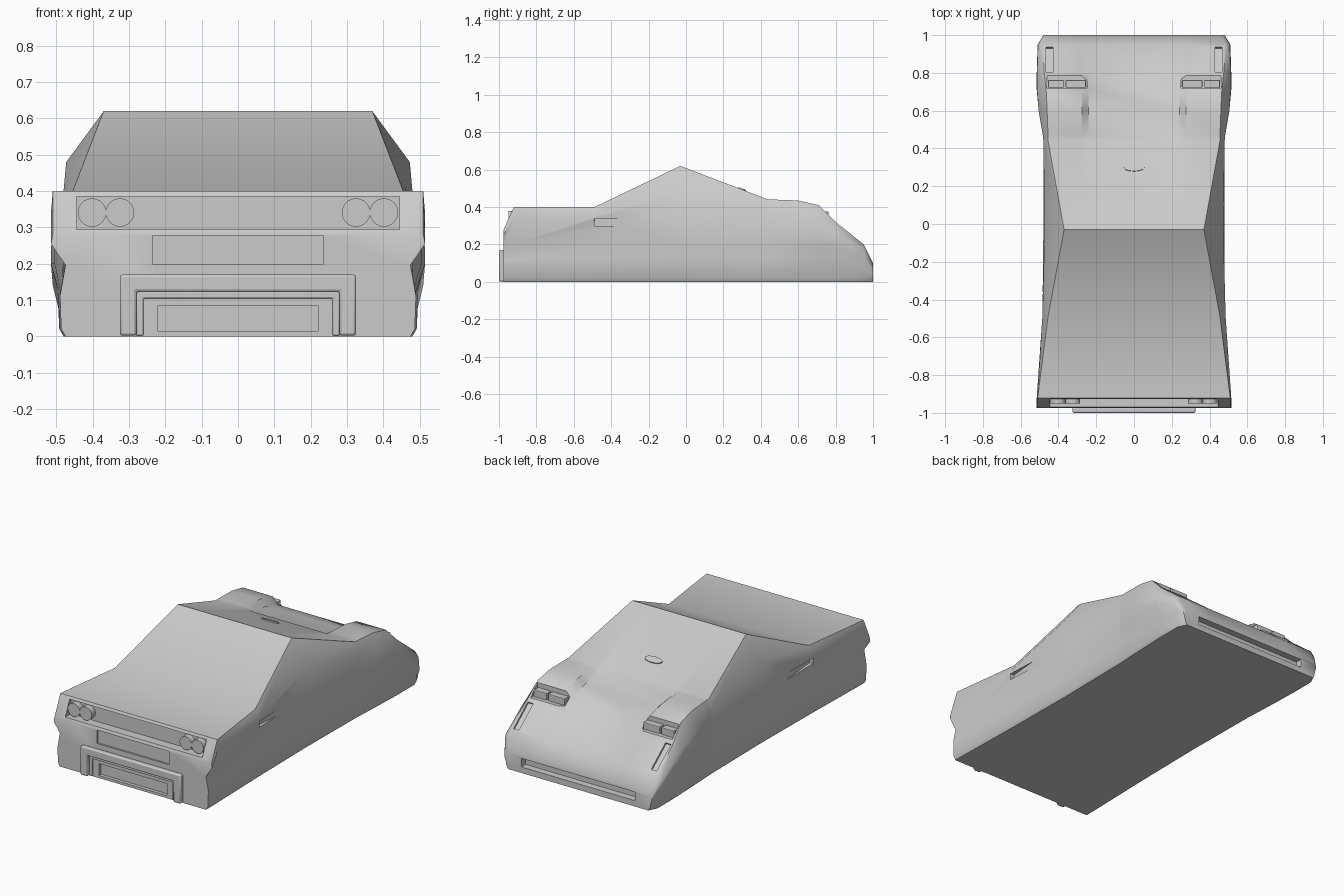
import bpy, bmesh, math
from mathutils import Matrix

if "Cube" in bpy.data.objects:
    bpy.data.objects.remove(bpy.data.objects["Cube"])

grey = bpy.data.materials.new("body_grey")
grey.diffuse_color = (0.6, 0.6, 0.6, 1)
grey.use_nodes = True
grey.node_tree.nodes["Principled BSDF"].inputs["Base Color"].default_value = grey.diffuse_color


def finish(name, bm, bevel=0, smooth=True):
    bmesh.ops.recalc_face_normals(bm, faces=bm.faces)
    mesh = bpy.data.meshes.new(name)
    bm.to_mesh(mesh)
    bm.free()
    ob = bpy.data.objects.new(name, mesh)
    bpy.context.collection.objects.link(ob)
    mesh.materials.append(grey)
    bpy.ops.object.select_all(action='DESELECT')
    ob.select_set(True)
    bpy.context.view_layer.objects.active = ob
    if bevel:
        mod = ob.modifiers.new("soft_edges", 'BEVEL')
        mod.width, mod.segments = bevel, 2
    if smooth:
        bpy.ops.object.shade_smooth_by_angle(angle=math.radians(38))
    return ob


def box(name, x, y, z, rot=None, bevel=0):
    """Box from (min, max) ranges, optionally turned about its centre."""
    bm = bmesh.new()
    size = Matrix.Diagonal((x[1] - x[0], y[1] - y[0], z[1] - z[0], 1))
    centre = Matrix.Translation([sum(r) / 2 for r in (x, y, z)])
    bmesh.ops.create_cube(bm, size=1, matrix=centre @ (rot or Matrix()) @ size)
    return finish(name, bm, bevel, False)


def disc(name, loc, r, depth, rot, stretch=(1, 1, 1)):
    bm = bmesh.new()
    m = Matrix.Translation(loc) @ rot @ Matrix.Diagonal((*stretch, 1))
    bmesh.ops.create_cone(bm, cap_ends=True, segments=32, radius1=r, radius2=r, depth=depth, matrix=m)
    return finish(name, bm)


def span(s, a, b):
    return tuple(sorted((s * a, s * b)))


# Body: stations of y, sill w, waist w, shoulder w, shoulder z, top w, top z, panel w, panel dip
stations = [
    (-.975, .490, .475, .515, .255, .510, .28, .35, 0),
    (-.920, .490, .475, .515, .340, .510, .40, .35, 0),
    (-.490, .480, .475, .485, .350, .455, .40, .35, 0),
    (-.030, .475, .480, .473, .480, .370, .62, .25, 0),
    (.440, .480, .480, .480, .380, .455, .44, .24, 0),
    (.470, .482, .483, .483, .375, .455, .44, .24, .02),
    (.600, .488, .505, .505, .345, .460, .435, .24, .035),
    (.710, .492, .515, .513, .325, .465, .41, .24, .04),
    (.800, .495, .515, .513, .270, .475, .32, .24, .025),
    (.950, .495, .510, .508, .170, .485, .20, .24, 0),
    (1.00, .470, .480, .478, .080, .460, .10, .24, 0),
]
bm = bmesh.new()
rings = []
for y, w1, w2, w3, z3, wt, zt, p, dip in stations:
    half = [(w1 - .015, 0), (w1 - .003, .02), (w1, min(.12, .4 * zt)), (w2, min(.2, .7 * zt)),
            (w3, z3), (wt, zt), (p + .035, zt), (p, zt - dip)]
    ring = half + [(-x, z) for x, z in reversed(half)]
    rings.append([bm.verts.new((x, y, z)) for x, z in ring])
for a, b in zip(rings, rings[1:]):
    for i in range(len(a)):
        j = (i + 1) % len(a)
        bm.faces.new((a[i], a[j], b[j], b[i]))
bm.faces.new(rings[0])
bm.faces.new(rings[-1])
body = finish("car_body", bm, smooth=False)

# Recesses: lamp strip, plate bay, lower panel, nose intake
cutters = [
    box("cut_lamp_strip", (-.445, .445), (-1.1, -.915), (.295, .385)),
    box("cut_plate_bay", (-.235, .235), (-1.1, -.965), (.20, .278)),
    box("cut_lower_panel", (-.22, .22), (-1.1, -.955), (.015, .085)),
    box("cut_nose_intake", (-.37, .37), (.96, 1.1), (.035, .085)),
]
slope = Matrix.Rotation(math.atan2(-.12, .15), 4, 'X')
for s in (-1, 1):
    # lamp pockets, fender grooves and side scoops
    cutters.append(box("cut_lamp_pocket", span(s, .25, .46), (.72, .83), (.335, .6)))
    cutters.append(box("cut_groove", span(s, .43, .465), (.785, .955), (.253, .273), slope))
    cutters.append(box("cut_scoop", span(s, .470, .495), (-.49, -.25), (.30, .335),
                       Matrix.Rotation(-s * .09, 4, 'Z')))
bpy.ops.object.select_all(action='DESELECT')
bpy.context.view_layer.objects.active = body
body.select_set(True)
for c in cutters:
    mod = body.modifiers.new("recess", 'BOOLEAN')
    mod.operation, mod.solver, mod.object = 'DIFFERENCE', 'EXACT', c
    bpy.ops.object.modifier_apply(modifier=mod.name)
for c in cutters:
    bpy.data.objects.remove(c)
bpy.ops.object.shade_smooth_by_angle(angle=math.radians(38))

# Round lamps in the strip and paired lamps in the fender pockets
face_y = Matrix.Rotation(math.pi / 2, 4, 'X')
for s in (-1, 1):
    for x in (.325, .402):
        disc("round_lamp", (s * x, -.93, .341), .039, .04, face_y)
    for x in ((.255, .362), (.372, .455)):
        box("fender_lamp", span(s, *x), (.722, .762), (.33, .375), bevel=.004)

# Bumper frame: an upside-down U, with a slimmer inner rim
def frame(name, w, h, t, y0, y1, bevel):
    bm = bmesh.new()
    pts = [(-w, .002), (-w, h), (w, h), (w, .002), (w - t, .002), (w - t, h - t), (t - w, h - t), (t - w, .002)]
    f = bm.faces.new([bm.verts.new((x, y0, z)) for x, z in pts])
    ext = bmesh.ops.extrude_face_region(bm, geom=[f])["geom"]
    bmesh.ops.translate(bm, vec=(0, y1 - y0, 0), verts=[v for v in ext if isinstance(v, bmesh.types.BMVert)])
    return finish(name, bm, bevel)


frame("bumper_frame", .325, .17, .046, -1.0, -.97, .007)
frame("bumper_rim", .28, .125, .02, -.983, -.97, .004)

# Oval badge plate on the sloping screen
disc("oval_plate", (0, .30, .495), .055, .009, Matrix.Rotation(math.atan2(-.18, .47), 4, 'X'), (1, .4, 1))
